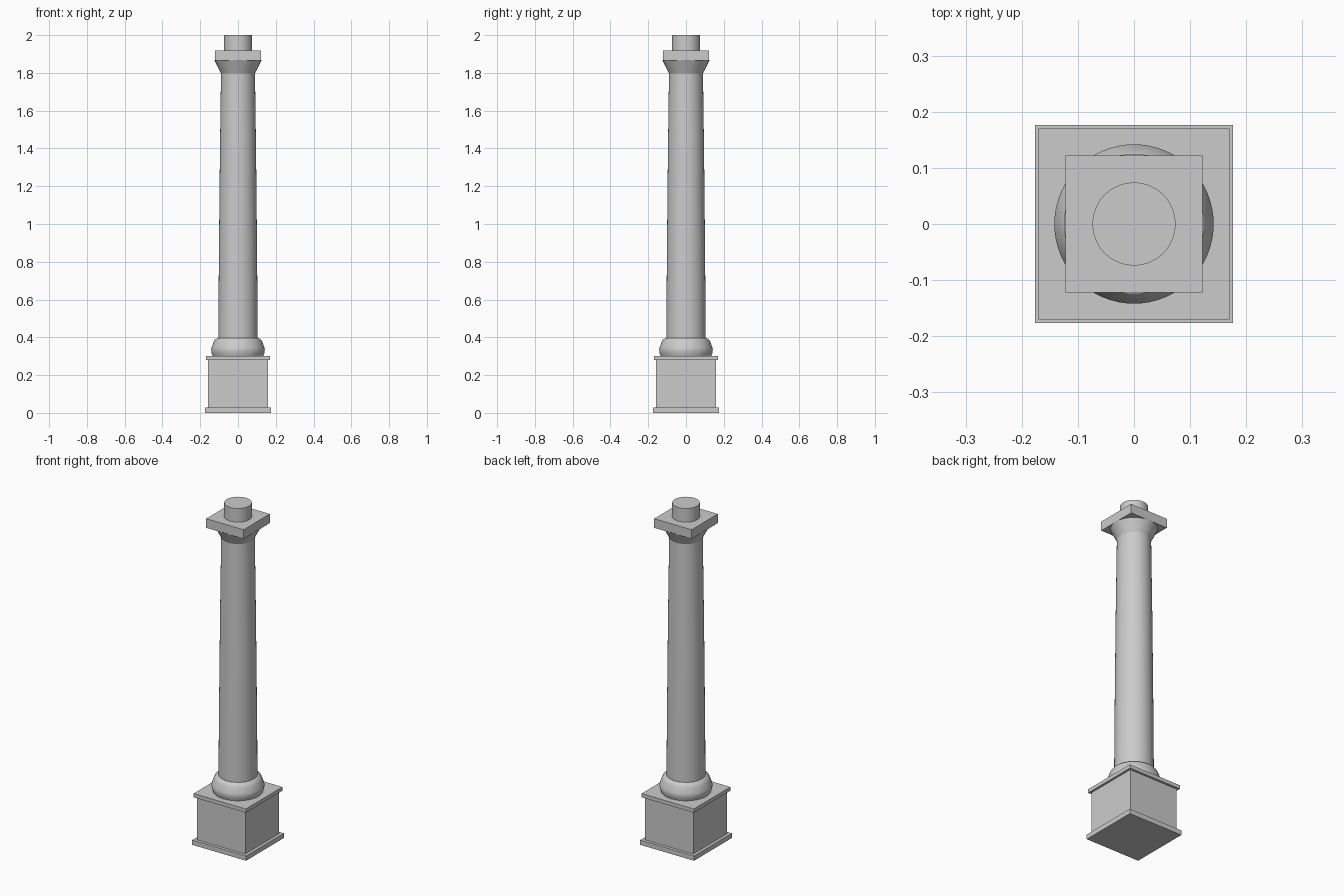
import bpy, bmesh, math

if "Cube" in bpy.data.objects:
    bpy.data.objects.remove(bpy.data.objects["Cube"])


def block(name, half, z0, z1):
    bpy.ops.mesh.primitive_cube_add(size=1, location=(0, 0, (z0 + z1) / 2))
    ob = bpy.context.object
    ob.name = name
    ob.scale = (2 * half, 2 * half, z1 - z0)
    bpy.ops.object.transform_apply(location=True, rotation=False, scale=True)
    return ob


def turned(name, profile, sides=64):
    # Stack of rings from (radius, height) pairs, capped at both ends
    bm = bmesh.new()
    rings = []
    for r, z in profile:
        rings.append([bm.verts.new((r * math.cos(2 * math.pi * i / sides),
                                    r * math.sin(2 * math.pi * i / sides), z))
                      for i in range(sides)])
    for a, b in zip(rings, rings[1:]):
        for i in range(sides):
            j = (i + 1) % sides
            bm.faces.new((a[i], a[j], b[j], b[i]))
    bm.faces.new(rings[0][::-1])
    bm.faces.new(rings[-1])
    mesh = bpy.data.meshes.new(name)
    bm.to_mesh(mesh)
    bm.free()
    ob = bpy.data.objects.new(name, mesh)
    bpy.context.collection.objects.link(ob)
    bpy.ops.object.select_all(action='DESELECT')
    ob.select_set(True)
    bpy.context.view_layer.objects.active = ob
    bpy.ops.object.shade_smooth_by_angle(angle=math.radians(30))
    return ob


# Square pedestal
block("pedestal_foot", 0.176, 0, 0.028)
block("pedestal_block", 0.158, 0.028, 0.28)
block("pedestal_cap", 0.1705, 0.28, 0.302)

# Rounded base moulding
turned("base_moulding", [(0.134, 0.302), (0.140, 0.318), (0.142, 0.335),
                         (0.140, 0.345), (0.128, 0.378), (0.122, 0.388),
                         (0.108, 0.397)])

# Gently tapering shaft
turned("shaft", [(0.104, 0.39), (0.103, 0.60), (0.100, 0.95),
                 (0.096, 1.35), (0.090, 1.80)])

# Flared capital, square slab and top peg
turned("capital_flare", [(0.090, 1.797), (0.125, 1.868)])
block("capital_slab", 0.1223, 1.865, 1.919)
turned("top_peg", [(0.074, 1.919), (0.074, 2.0)])
